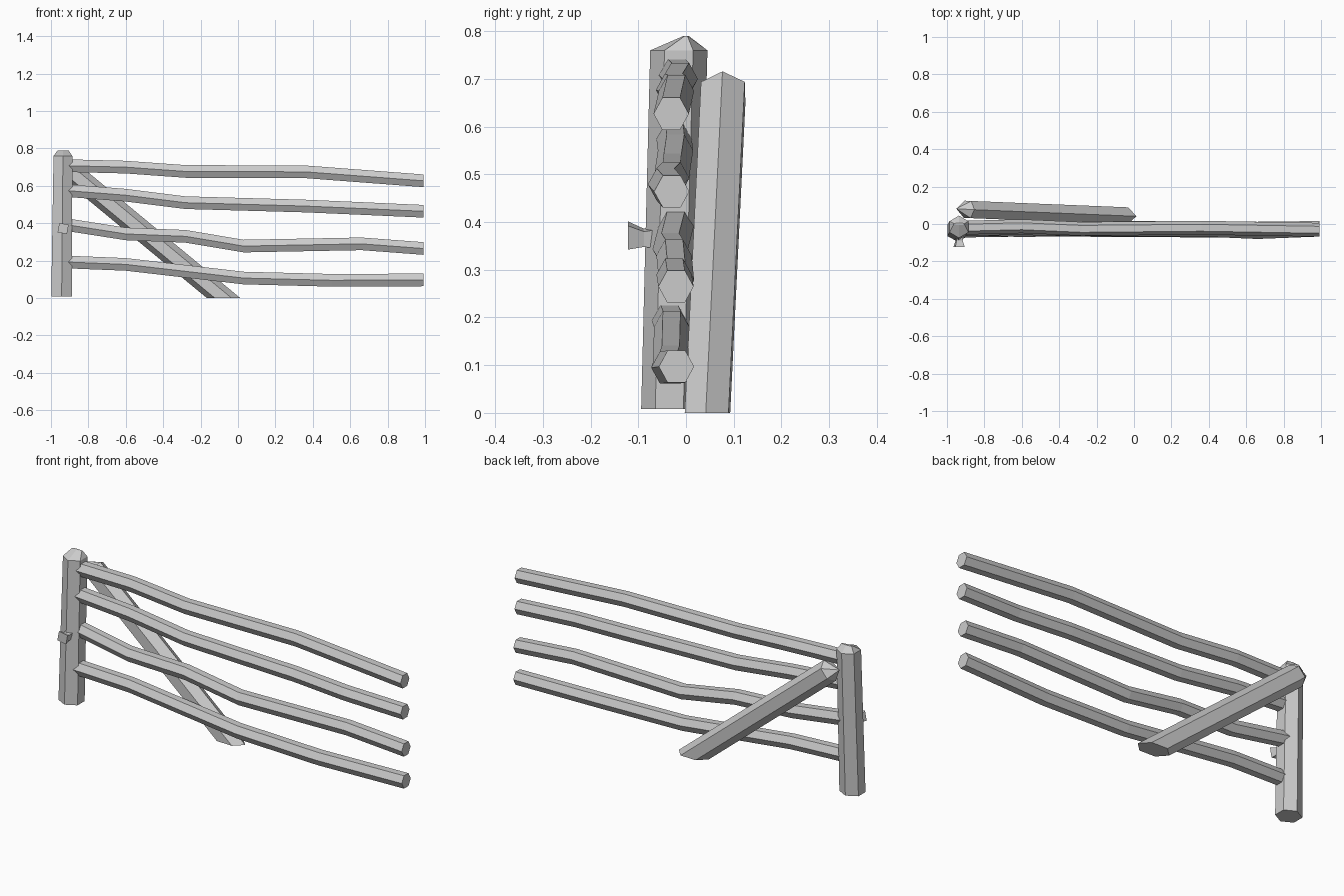
import bpy, bmesh, math
from mathutils import Vector

if "Cube" in bpy.data.objects:
    bpy.data.objects.remove(bpy.data.objects["Cube"])


def loft(name, rings):
    # skin a list of equal-sized point rings (a single-point ring makes a tip)
    bm = bmesh.new()
    vs = [[bm.verts.new(p) for p in r] for r in rings]
    for a, b in zip(vs, vs[1:]):
        n = max(len(a), len(b))
        for i in range(n):
            j = (i + 1) % n
            if len(b) == 1:
                bm.faces.new((a[i], a[j], b[0]))
            else:
                bm.faces.new((a[i], a[j], b[j], b[i]))
    for r in (vs[0], vs[-1]):
        if len(r) > 2:
            bm.faces.new(r)
    bmesh.ops.recalc_face_normals(bm, faces=bm.faces)
    me = bpy.data.meshes.new(name)
    bm.to_mesh(me)
    bm.free()
    ob = bpy.data.objects.new(name, me)
    bpy.context.collection.objects.link(ob)
    return ob


def ring(c, u, v, ru, rv, n=6, turn=0.0):
    c, u, v = Vector(c), Vector(u), Vector(v)
    return [c + u * ru * math.cos(turn + 2 * math.pi * i / n)
            + v * rv * math.sin(turn + 2 * math.pi * i / n) for i in range(n)]


X, Y, Z = (1, 0, 0), (0, 1, 0), (0, 0, 1)

# leaning hexagonal post with a blunt pointed top
loft("post", [
    ring((-0.943, -0.035, 0.008), Y, X, 0.059, 0.064),
    ring((-0.936, -0.015, 0.76), Y, X, 0.06, 0.058),
    ring((-0.935, 0.0, 0.79), Y, X, 0.006, 0.034)])

# four wobbly hexagonal rails: (x, y, z) centre points
rails = {
    "top_rail": [(-0.92, -0.02, 0.708), (-0.6, -0.012, 0.70), (-0.28, -0.026, 0.677),
                 (0.36, -0.02, 0.675), (0.992, -0.031, 0.627)],
    "upper_rail": [(-0.92, -0.025, 0.575), (-0.6, -0.022, 0.55), (-0.28, -0.028, 0.51),
                   (0.36, -0.03, 0.492), (0.66, -0.043, 0.479), (0.992, -0.03, 0.464)],
    "middle_rail": [(-0.92, -0.02, 0.393), (-0.6, -0.033, 0.343), (-0.28, -0.025, 0.33),
                    (0.03, -0.02, 0.278), (0.66, -0.025, 0.29), (0.992, -0.021, 0.265)],
    "bottom_rail": [(-0.92, -0.035, 0.193), (-0.6, -0.03, 0.18), (0.03, -0.032, 0.107),
                    (0.5, -0.036, 0.095), (0.992, -0.02, 0.097)],
}
for name, pts in rails.items():
    loft(name, [ring(p, Y, Z, 0.037, 0.039) for p in pts])

# diagonal brace: foot cut level with the ground, pointed upper end
foot, head = Vector((-0.077, 0.045, 0.0)), Vector((-0.89, 0.078, 0.672))
axis = (head - foot).normalized()
side = axis.cross(Vector(Z)).normalized()
up = side.cross(axis)
top = ring(head, up, side, 0.057, 0.053)
base = [p - axis * (p.z / axis.z) for p in top]
loft("brace", [base, top, [head + Vector((-0.06, 0.004, 0.02))]])

# flared square peg on the front of the post
loft("peg", [ring((-0.935, y, z), X, Z, r, r, 4, 0.6)
             for y, z, r in ((-0.122, 0.372, 0.036), (-0.088, 0.367, 0.023),
                             (-0.055, 0.368, 0.03))])
